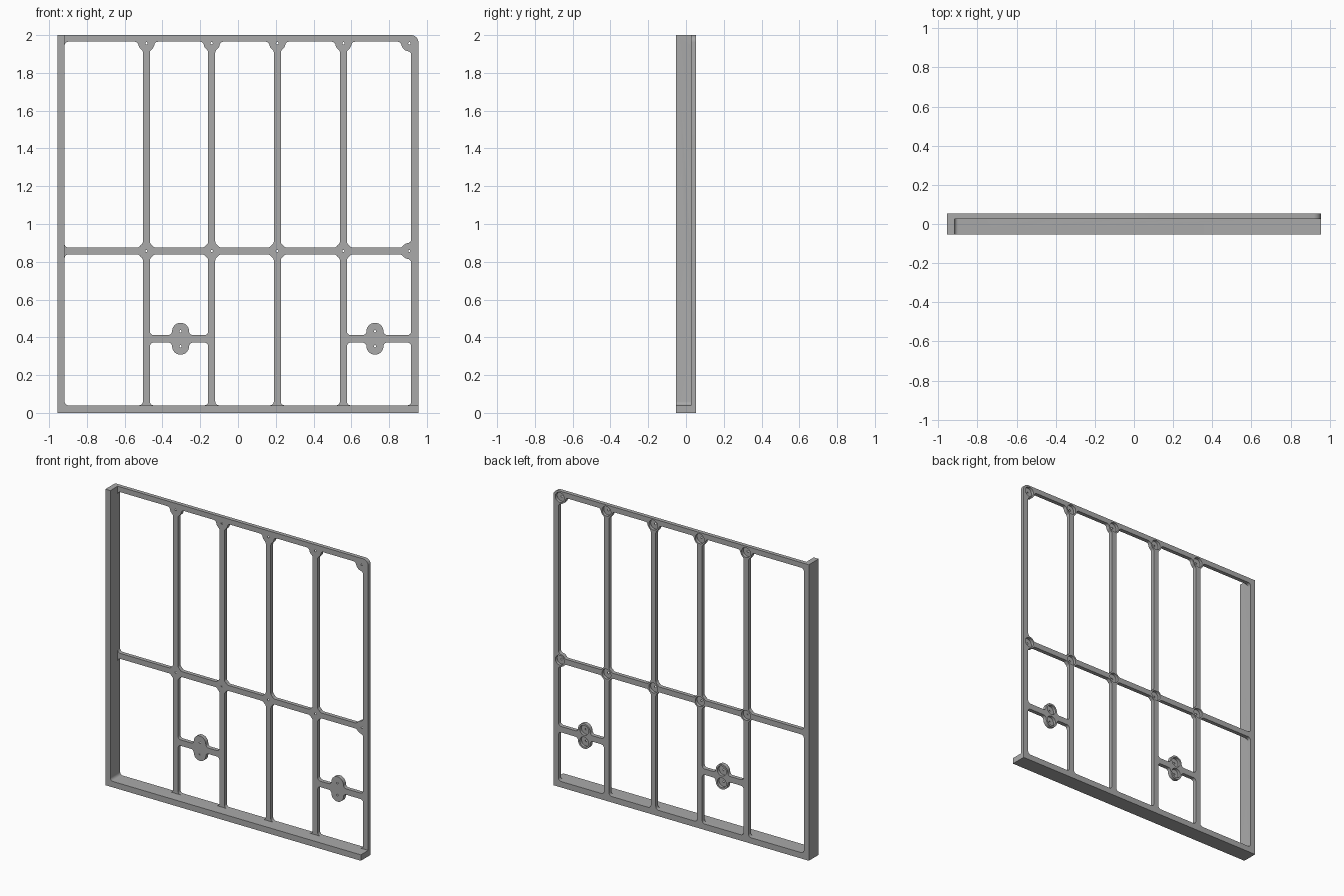
import bpy, bmesh
from math import atan2, cos, sin, sqrt, tau, pi
from mathutils import Vector, Matrix

if "Cube" in bpy.data.objects:
    bpy.data.objects.remove(bpy.data.objects["Cube"])

# Main dimensions
W, H = 0.955, 2.0                  # half width, height
FRONT, FACE, BACK = -0.0525, 0.026, 0.0525
FLOOR, LEFT, RIGHT, TOP = 0.04, -0.918, 0.917, 1.965
BAR, MID, CROSS = 0.0185, 0.857, 0.392
FILLET, BOSS, PAD = 0.02, 0.043, 0.045
POCKET, POCKET_FLOOR, PIN = 0.033, 0.033, 0.006
BARS = [-0.485, -0.139, 0.208, 0.558]
PADS = {1: -0.304, 4: 0.725}       # column index -> pad centre

grey = bpy.data.materials.new("mid grey")
grey.use_nodes = True
colour = (0.4, 0.4, 0.4, 1)
grey.diffuse_color = colour
grey.node_tree.nodes["Principled BSDF"].inputs["Base Color"].default_value = colour


def angle(v):
    return atan2(v.y, v.x)


def arc(c, r, v0, v1, ccw=True, n=6):
    a = angle(v0)
    d = (angle(v1) - a) % tau
    if not ccw:
        d -= tau
    return [c + r * Vector((cos(a + d * i / n), sin(a + d * i / n))) for i in range(n + 1)]


def bump(c, r, p_in, t_in, p_out, t_out):
    """Outline running from one edge around a round boss to the next edge."""
    def blend(p, t, side):
        n = Vector((-t.y, t.x))
        d = (p + n * FILLET - c).dot(n)
        return c + n * d + t * side * sqrt((r + FILLET) ** 2 - d * d), -n
    q1, down1 = blend(p_in, t_in, -1)
    q2, down2 = blend(p_out, t_out, 1)
    return (arc(q1, FILLET, down1, c - q1) + arc(c, r, q1 - c, q2 - c, False, 14)[1:-1]
            + arc(q2, FILLET, c - q2, down2))


def opening(x0, x1, z0, z1, bosses=(), pad_low=None, pad_high=None):
    """Rounded opening, walked counter-clockwise; bosses maps corner index to centre."""
    corners = [Vector(p) for p in ((x0, z0), (x1, z0), (x1, z1), (x0, z1))]
    dirs = [Vector(d) for d in ((1, 0), (0, 1), (-1, 0), (0, -1))]
    pts = []
    for i, p in enumerate(corners):
        t0, t1 = dirs[i - 1], dirs[i]
        if i in bosses:
            pts += bump(Vector(bosses[i]), BOSS, p, t0, p, t1)
        else:
            pts += arc(p + (t1 - t0) * FILLET, FILLET, -t1, t0)
        pad = {0: pad_low, 2: pad_high}.get(i)
        if pad:
            pts += bump(Vector(pad), PAD, p, t1, p, t1)
    return pts


def add_object(name, bm):
    bmesh.ops.recalc_face_normals(bm, faces=bm.faces)
    mesh = bpy.data.meshes.new(name)
    bm.to_mesh(mesh)
    bm.free()
    mesh.materials.append(grey)
    ob = bpy.data.objects.new(name, mesh)
    bpy.context.collection.objects.link(ob)
    return ob


def slab(name, loops, y0, y1):
    """Fill an outline with holes and extrude it from y0 to y1."""
    bm = bmesh.new()
    for loop in loops:
        vs = [bm.verts.new((p[0], y0, p[1])) for p in loop]
        for a, b in zip(vs, vs[1:] + vs[:1]):
            bm.edges.new((a, b))
    bmesh.ops.triangle_fill(bm, use_beauty=True, edges=bm.edges[:], normal=(0, -1, 0))
    new = bmesh.ops.extrude_face_region(bm, geom=bm.faces[:])["geom"]
    verts = [v for v in new if isinstance(v, bmesh.types.BMVert)]
    bmesh.ops.translate(bm, verts=verts, vec=(0, y1 - y0, 0))
    return add_object(name, bm)


def drills(name, centres, r, y0, y1, sides):
    bm = bmesh.new()
    for x, z in centres:
        m = Matrix.Translation((x, (y0 + y1) / 2, z)) @ Matrix.Rotation(pi / 2, 4, "X")
        bmesh.ops.create_cone(bm, cap_ends=True, segments=sides, radius1=r, radius2=r,
                              depth=y1 - y0, matrix=m)
    ob = add_object(name, bm)
    ob.hide_render = True
    return ob


def combine(ob, other, operation):
    mod = ob.modifiers.new(operation, "BOOLEAN")
    mod.operation, mod.solver, mod.object = operation, "EXACT", other
    bpy.context.view_layer.objects.active = ob
    bpy.ops.object.modifier_apply(modifier=mod.name)
    bpy.data.objects.remove(other)


# Openings of the lattice, column by column
lefts = [LEFT] + [x + BAR for x in BARS]
rights = [x - BAR for x in BARS] + [RIGHT]
node_x = BARS + [0.907]
node_z = [MID, 1.957]
holes = []
for i, (x0, x1) in enumerate(zip(lefts, rights)):
    low, high = {}, {}
    for right, nx in ((False, node_x[i - 1] if i else None), (True, node_x[i])):
        if nx is not None:
            low[2 if right else 3] = (nx, MID)
            high[1 if right else 0] = (nx, MID)
            high[2 if right else 3] = (nx, node_z[1])
    holes.append(opening(x0, x1, MID + BAR, TOP, high))
    if i in PADS:
        px = PADS[i]
        holes.append(opening(x0, x1, FLOOR, CROSS - 0.02, pad_high=(px, CROSS - 0.039)))
        holes.append(opening(x0, x1, CROSS + 0.02, MID - BAR, low, pad_low=(px, CROSS + 0.04)))
    else:
        holes.append(opening(x0, x1, FLOOR, MID - BAR, low))

# Thin lattice plate with one rounded outer corner
r = 0.038
outline = [(-W, 0), (W, 0)] + arc(Vector((W - r, H - r)), r, Vector((1, 0)), Vector((0, 1)), n=10) + [(-W, H)]
frame = slab("lattice_frame", [outline] + holes, FACE, BACK)

# Deep left wall and bottom ledge
inner = arc(Vector((LEFT + FILLET, FLOOR + FILLET)), FILLET, Vector((0, -1)), Vector((-1, 0)), False)
inner = arc(Vector((LEFT + FILLET, FLOOR + FILLET)), FILLET, Vector((-1, 0)), Vector((0, -1)))[::-1]
rim = slab("deep_rim", [[(-W, 0), (W, 0), (W, FLOOR)] + inner + [(LEFT, H), (-W, H)]], FRONT, FACE)
combine(frame, rim, "UNION")

# Round pockets in the back, each with a pinhole through to the front
centres = [(x, z) for x in node_x for z in node_z]
centres += [(x, CROSS + d) for x in PADS.values() for d in (0.04, -0.039)]
combine(frame, drills("pocket_cutter", centres, POCKET, POCKET_FLOOR, BACK + 0.02, 32), "DIFFERENCE")
combine(frame, drills("pinhole_cutter", centres, PIN, FACE - 0.02, BACK, 12), "DIFFERENCE")

# Smooth the fillets, keep the edges sharp
bpy.ops.object.select_all(action="DESELECT")
frame.select_set(True)
bpy.context.view_layer.objects.active = frame
bpy.ops.object.shade_smooth_by_angle(angle=0.6)
